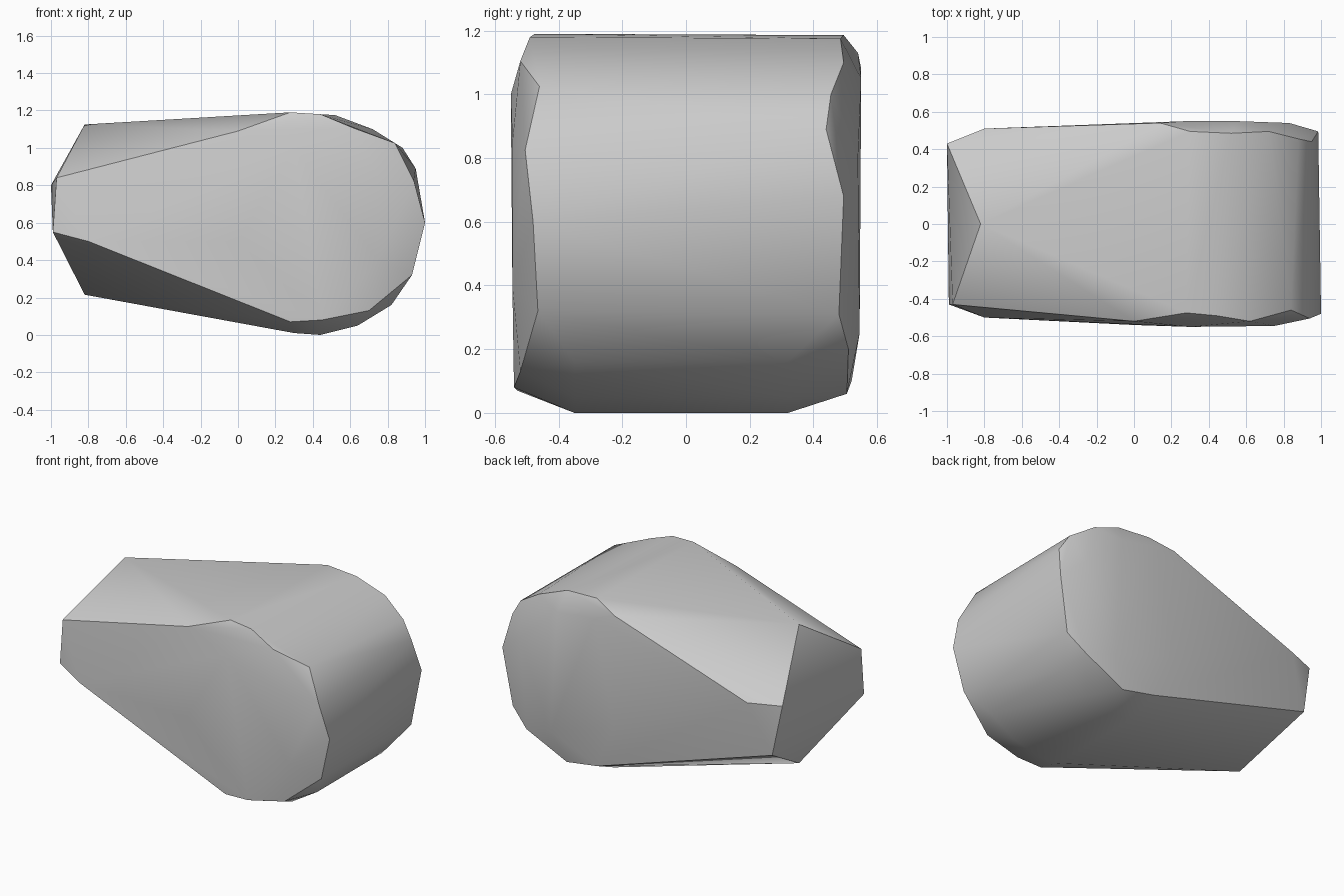
import bpy
import bmesh
import math

cube = bpy.data.objects.get("Cube")
if cube:
    bpy.data.objects.remove(cube, do_unlink=True)

# Pale grey stone
grey = bpy.data.materials.new("stone_grey")
grey.use_nodes = True
colour = (0.6, 0.6, 0.6, 1)
grey.diffuse_color = colour
grey.node_tree.nodes["Principled BSDF"].inputs["Base Color"].default_value = colour

# Narrow wedge end: ridge tips and blunt corners
wedge_end = [
    (-.82, 0, 1.125), (-.82, 0, .215),
    (-.97, -.43, .84), (-.99, -.43, .55), (-.8, -.5, .5),
    (-1, .43, .8), (-.94, .45, .47), (-.8, .51, .8),
]
# Rounded rim on the front side
front_rim = [
    (0, -.52, 1.09), (.28, -.475, 1.19), (.44, -.49, 1.18),
    (.62, -.52, 1.105), (.84, -.46, 1.025), (.94, -.505, .825),
    (1, -.48, .6), (.93, -.465, .32), (.7, -.52, .13),
    (.45, -.54, .08), (.28, -.53, .07),
]
# Rounded rim on the back side
back_rim = [
    (.14, .54, 1.13), (.3, .495, 1.186), (.52, .485, 1.175),
    (.72, .495, 1.1), (.88, .455, 1), (.95, .44, .89),
    (.985, .495, .68), (.92, .48, .31), (.8, .51, .2),
    (.51, .505, .06), (.28, .52, .1),
]
# Underside of the round end
belly = [(x, y, z) for x, z in ((.3, .01), (.44, 0), (.64, .05), (.82, .16))
         for y in (-.35, .32)]
# Slight bulge of the two broad cheeks
cheeks = [
    (.3, -.55, 1), (.75, -.545, .85), (.75, -.545, .4), (0, -.54, .5),
    (.28, .55, 1.08), (.55, .55, 1.05), (.83, .54, .8), (.6, .545, .25),
    (.15, .54, .4),
]

# Wrap everything in one convex boulder
bm = bmesh.new()
for p in wedge_end + front_rim + back_rim + belly + cheeks:
    bm.verts.new(p)
hull = bmesh.ops.convex_hull(bm, input=bm.verts[:])
loose = {g for g in hull["geom_interior"] + hull["geom_unused"]
         if isinstance(g, bmesh.types.BMVert)}
bmesh.ops.delete(bm, geom=list(loose), context="VERTS")
bmesh.ops.recalc_face_normals(bm, faces=bm.faces[:])

mesh = bpy.data.meshes.new("boulder")
bm.to_mesh(mesh)
bm.free()
mesh.materials.append(grey)
boulder = bpy.data.objects.new("boulder", mesh)
bpy.context.collection.objects.link(boulder)

# Smooth shading with crisp hard edges
bpy.context.view_layer.objects.active = boulder
boulder.select_set(True)
bpy.ops.object.shade_smooth_by_angle(angle=math.radians(30))
